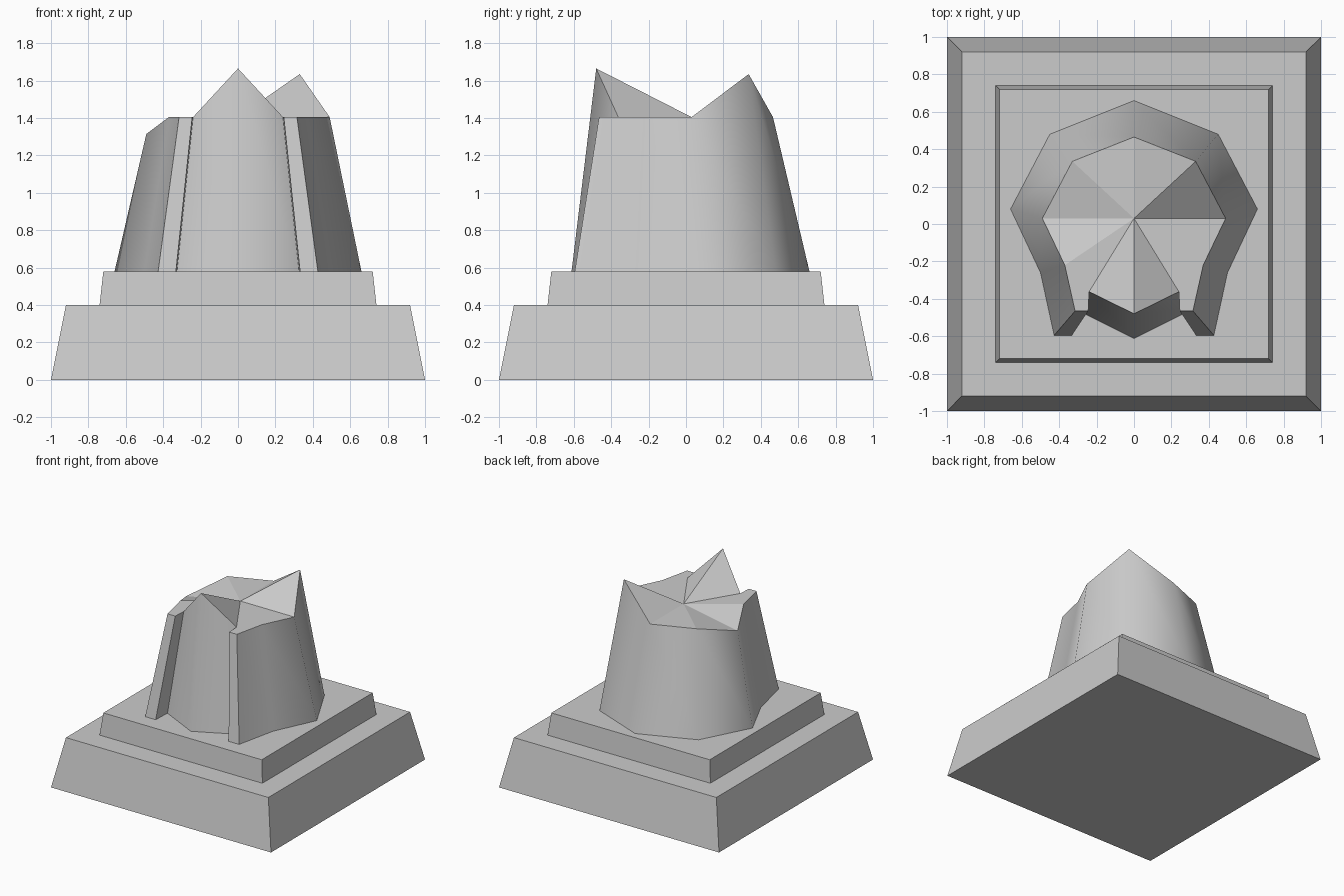
import bpy, bmesh, math

if "Cube" in bpy.data.objects:
    bpy.data.objects.remove(bpy.data.objects["Cube"])


def make_object(name, bm):
    bmesh.ops.recalc_face_normals(bm, faces=bm.faces)
    mesh = bpy.data.meshes.new(name)
    bm.to_mesh(mesh)
    bm.free()
    obj = bpy.data.objects.new(name, mesh)
    bpy.context.collection.objects.link(obj)
    return obj


def tapered_block(name, half_low, half_high, z_low, z_high):
    bm = bmesh.new()
    bmesh.ops.create_cube(bm, size=2)
    for v in bm.verts:
        half, z = (half_high, z_high) if v.co.z > 0 else (half_low, z_low)
        v.co = (v.co.x * half, v.co.y * half, z)
    return make_object(name, bm)


# Two plinth steps
tapered_block("plinth_lower", 1.0, 0.92, 0, 0.4)
tapered_block("plinth_upper", 0.74, 0.72, 0.4, 0.58)

# Broken robe stump: right half outline, back to front (low x, low y, high x, high y)
Z0, Z1 = 0.58, 1.405
half = [
    (0, 0.66, 0, 0.465),
    (0.45, 0.48, 0.33, 0.335),
    (0.66, 0.08, 0.49, 0.03),
    (0.50, -0.26, 0.37, -0.22),
    (0.427, -0.595, 0.315, -0.465),   # cloak hem, outer
    (0.332, -0.595, 0.245, -0.465),   # cloak hem, inner
    (0.326, -0.45, 0.24, -0.362),     # robe meets cloak
    (0, -0.612, 0, -0.48),            # robe centre ridge
]
outline = half + [(-a, b, -c, d) for a, b, c, d in half[-2:0:-1]]
broken = {1: 1.635, 7: 1.665, 12: 1.315}   # chipped or raised rim corners

bm = bmesh.new()
low = [bm.verts.new((p[0], p[1], Z0)) for p in outline]
high = [bm.verts.new((p[2], p[3], broken.get(i, Z1))) for i, p in enumerate(outline)]
centre = bm.verts.new((0, 0.03, Z1))
n = len(outline)

# Sloping walls
for i in range(n):
    j = (i + 1) % n
    bm.faces.new((low[i], low[j], high[j], high[i])).smooth = True

# Broken top facets, fanned from the centre
for run in ((0, 1), (1, 2), (2, 3, 4, 5, 6), (6, 7), (7, 8), (8, 9, 10, 11),
            (11, 12), (12, 13), (13, 0)):
    bm.faces.new([centre] + [high[i] for i in run])
bm.faces.new(low)
bmesh.ops.recalc_face_normals(bm, faces=bm.faces)

# Keep the cloak opening and rim crisp
for e in bm.edges:
    a, b = e.link_faces
    if not (a.smooth and b.smooth) or e.calc_face_angle() > math.radians(60):
        e.smooth = False
make_object("broken_robe", bm)
